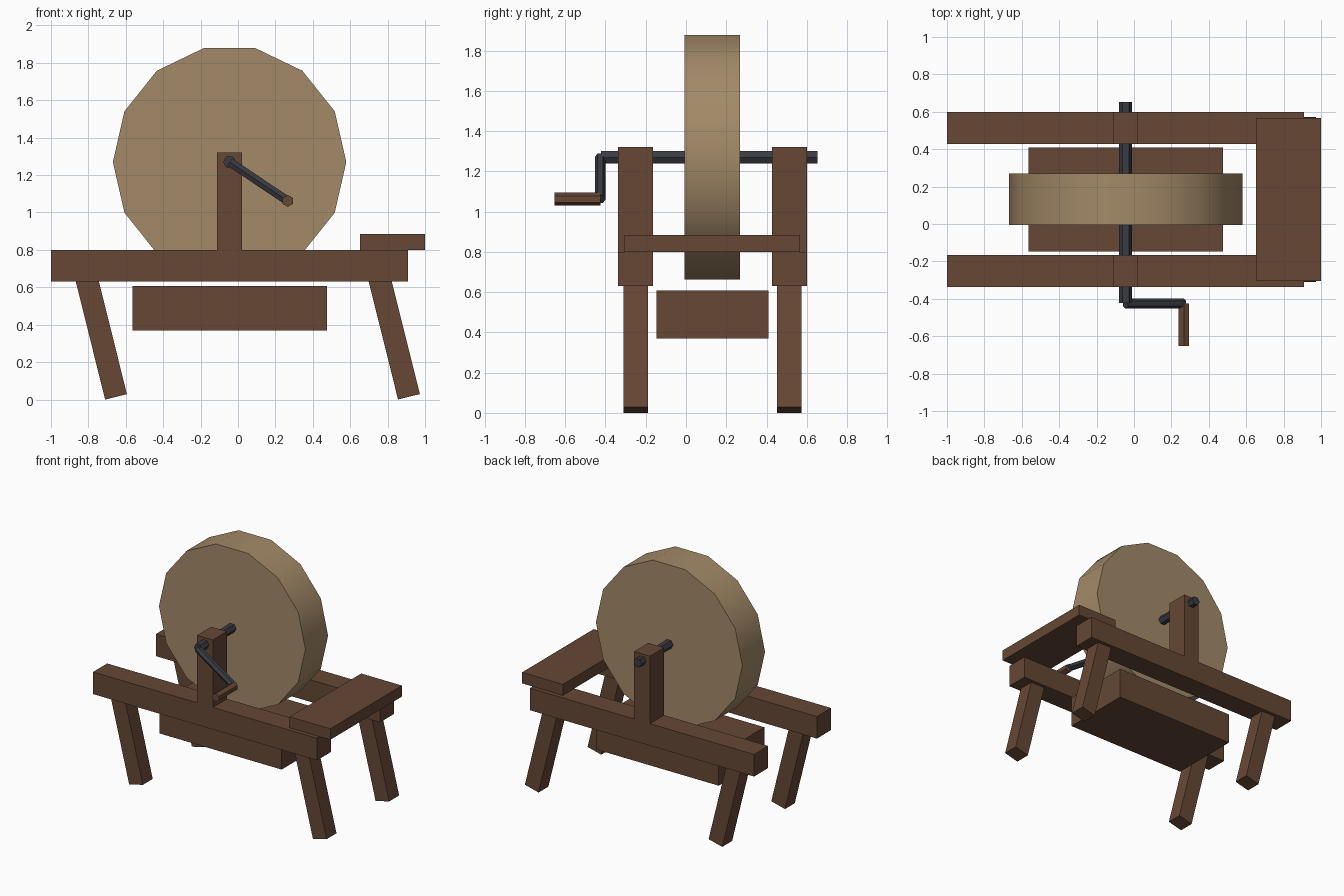
import bpy, bmesh, math
from mathutils import Vector

if "Cube" in bpy.data.objects:
    bpy.data.objects.remove(bpy.data.objects["Cube"])


def material(name, rgb):
    m = bpy.data.materials.new(name)
    m.diffuse_color = (*rgb, 1.0)
    m.use_nodes = True
    m.node_tree.nodes["Principled BSDF"].inputs["Base Color"].default_value = m.diffuse_color
    return m


WOOD = material("brown wood", (0.133, 0.064, 0.036))
STONE = material("tan stone", (0.367, 0.253, 0.138))
IRON = material("dark iron", (0.043, 0.046, 0.056))


def add(name, bm, mat):
    bmesh.ops.recalc_face_normals(bm, faces=bm.faces)
    me = bpy.data.meshes.new(name)
    bm.to_mesh(me)
    bm.free()
    me.materials.append(mat)
    ob = bpy.data.objects.new(name, me)
    bpy.context.collection.objects.link(ob)
    return ob


def box(name, lo, hi, mat=WOOD):
    lo, hi = Vector(lo), Vector(hi)
    bm = bmesh.new()
    bmesh.ops.create_cube(bm, size=1)
    bmesh.ops.scale(bm, vec=hi - lo, verts=bm.verts)
    bmesh.ops.translate(bm, vec=(lo + hi) / 2, verts=bm.verts)
    return add(name, bm, mat)


def rod(name, a, b, radius, sides, first, mat):
    """Prism from a to b; its first corner points along 'first'."""
    a, b, u = Vector(a), Vector(b), Vector(first).normalized()
    v = (b - a).normalized().cross(u)
    bm = bmesh.new()
    rings = []
    for p in (a, b):
        rings.append([bm.verts.new(p + radius * (u * math.cos(t) + v * math.sin(t)))
                      for t in (2 * math.pi * i / sides for i in range(sides))])
    r0, r1 = rings
    for i in range(sides):
        j = (i + 1) % sides
        bm.faces.new((r0[i], r0[j], r1[j], r1[i]))
    bm.faces.new(r0)
    bm.faces.new(r1)
    return add(name, bm, mat)


MID = 0.1315          # centre line of the frame in y
AX, AZ = -0.045, 1.27  # axle position
LEAN = math.radians(14)

# Frame: two rails, each with an axle post and two leaning legs
for side, s in (("front", -1), ("back", 1)):
    inner, outer = MID + s * 0.2965, MID + s * 0.4685
    y0, y1 = min(inner, outer), max(inner, outer)
    box(side + "_rail", (-1.0, y0, 0.63), (0.91, y1, 0.80))
    box(side + "_axle_post", (-0.113, y0, 0.80), (0.022, y1, 1.32))
    for end, x in (("left", -0.652), ("right", 0.914)):
        leg = box(f"{side}_{end}_leg", (-0.06, -0.06, 0), (0.06, 0.06, 0.70))
        leg.location = (x, MID + s * 0.3815, 0.06 * math.sin(LEAN))
        leg.rotation_euler.y = -LEAN

# Seat plank and water trough
box("seat", (0.653, -0.305, 0.80), (1.0, 0.567, 0.885))
box("trough", (-0.565, -0.147, 0.37), (0.475, 0.409, 0.608))

# Grinding wheel with smooth rim
wheel = rod("grinding_wheel", (AX, MID - 0.138, AZ), (AX, MID + 0.138, AZ),
            0.624, 14, (1, 0, 0), STONE)
bpy.context.view_layer.objects.active = wheel
wheel.select_set(True)
bpy.ops.object.shade_smooth_by_angle(angle=math.radians(30))

# Axle, crank arm and handle
rod("axle", (AX, -0.422, AZ), (AX, 0.653, AZ), 0.035, 6, (1, 0, 0), IRON)
rod("crank_arm", (AX, -0.426, AZ), (0.266, -0.426, 1.062), 0.027, 6, (0, 1, 0), IRON)
rod("crank_handle", (0.266, -0.653, 1.062), (0.266, -0.426, 1.062),
    0.032, 6, (0, 0, 1), WOOD)
